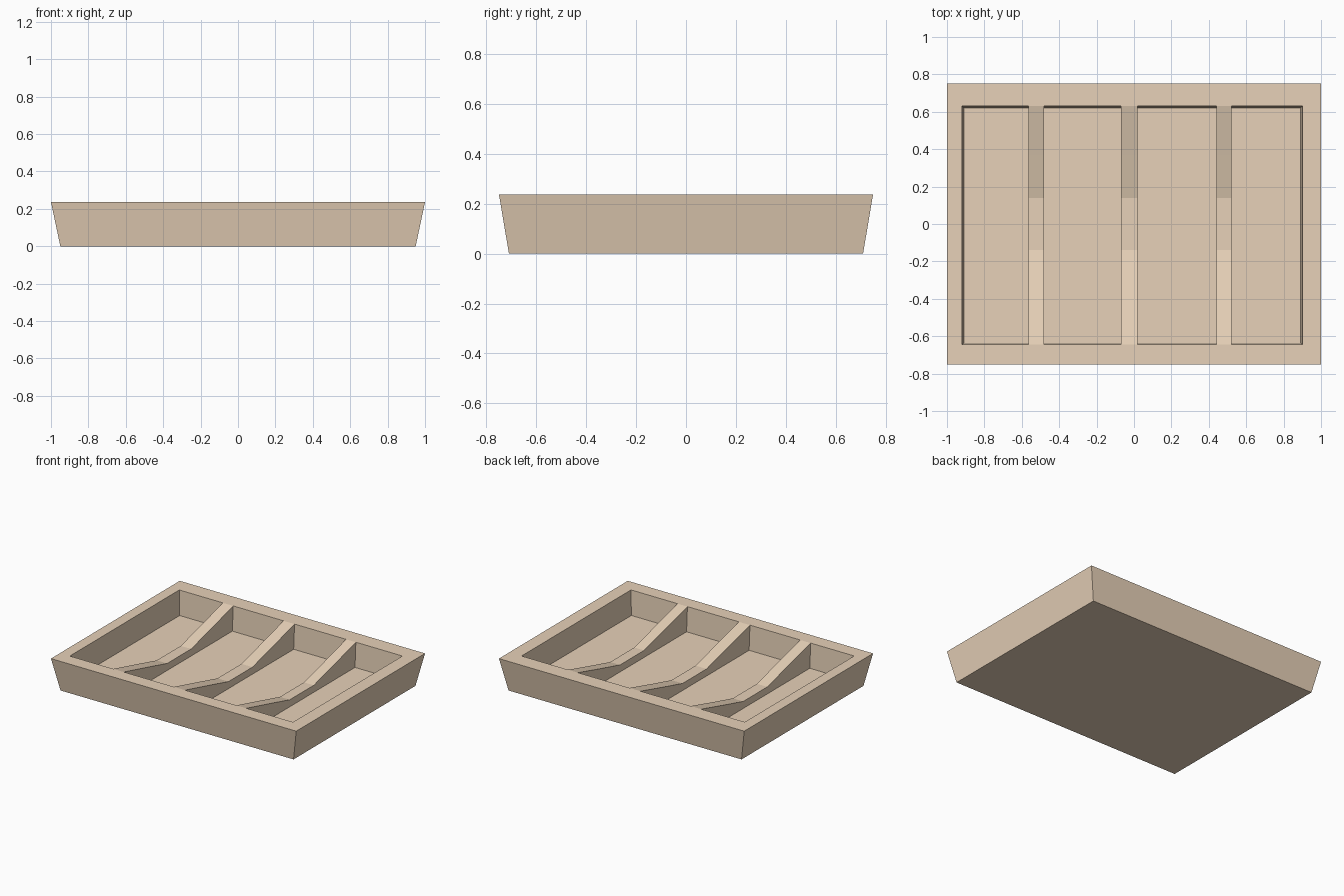
import bpy, bmesh

if "Cube" in bpy.data.objects:
    bpy.data.objects.remove(bpy.data.objects["Cube"])

TOP, FLOOR = 0.237, 0.055
X0, X1, Y0, Y1 = -0.92, 0.90, -0.645, 0.63   # basin opening
TAPER = 0.01

wood = bpy.data.materials.new("pale_wood")
wood.diffuse_color = (0.80, 0.64, 0.48, 1)
wood.use_nodes = True
wood.node_tree.nodes["Principled BSDF"].inputs["Base Color"].default_value = wood.diffuse_color


def finish(name, bm):
    bmesh.ops.recalc_face_normals(bm, faces=bm.faces)
    mesh = bpy.data.meshes.new(name)
    bm.to_mesh(mesh)
    bm.free()
    mesh.materials.append(wood)
    obj = bpy.data.objects.new(name, mesh)
    bpy.context.collection.objects.link(obj)
    return obj


def ring(bm, x0, x1, y0, y1, z):
    return [bm.verts.new(p) for p in
            ((x0, y0, z), (x1, y0, z), (x1, y1, z), (x0, y1, z))]


# Tray body: flared outside, flat rim, one basin
bm = bmesh.new()
rings = [
    ring(bm, -0.95, 0.95, -0.71, 0.71, 0),
    ring(bm, -1.0, 1.0, -0.75, 0.75, TOP),
    ring(bm, X0, X1, Y0, Y1, TOP),
    ring(bm, X0 + TAPER, X1 - TAPER, Y0 + TAPER, Y1 - TAPER, FLOOR),
]
for a, b in zip(rings, rings[1:]):
    for i in range(4):
        j = (i + 1) % 4
        bm.faces.new((a[i], a[j], b[j], b[i]))
bm.faces.new(rings[0][::-1])
bm.faces.new(rings[-1])
finish("tray_body", bm)


# Dividers: scooped side profile extruded across the width
scoop = [(-0.37, 0.07), (-0.14, 0.13), (0.14, 0.13), (0.37, 0.07)]
profile = [(Y0 + TAPER, FLOOR), (Y0, TOP)]
profile += [(y, TOP - drop) for y, drop in scoop]
profile += [(Y1, TOP), (Y1 - TAPER, FLOOR)]


def divider(name, x0, x1):
    bm = bmesh.new()
    face = bm.faces.new([bm.verts.new((x0, y, z)) for y, z in profile])
    out = bmesh.ops.extrude_face_region(bm, geom=[face])
    moved = [v for v in out["geom"] if isinstance(v, bmesh.types.BMVert)]
    bmesh.ops.translate(bm, verts=moved, vec=(x1 - x0, 0, 0))
    if not face.is_valid or len(bm.faces) < len(profile) + 2:
        bm.faces.new([v for v in bm.verts if v not in moved])
    finish(name, bm)


for name, x0, x1 in (("left_divider", -0.565, -0.48),
                     ("middle_divider", -0.07, 0.02),
                     ("right_divider", 0.44, 0.52)):
    divider(name, x0, x1)
